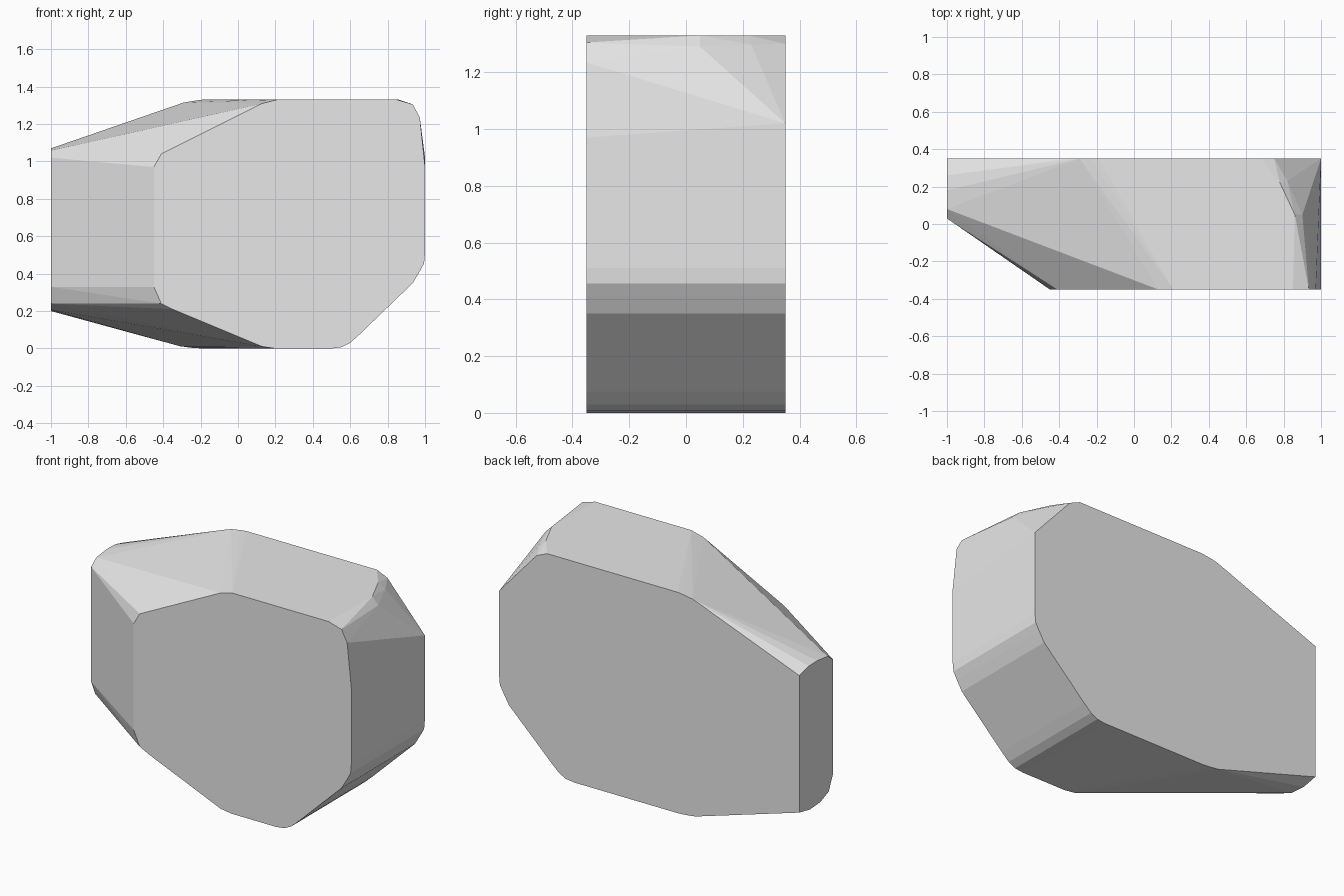
import bpy
import bmesh

DEPTH = 0.35

# Shared lower right outline (x, z)
lower_right = [(1.0, 0.51), (0.995, 0.455), (0.97, 0.41), (0.935, 0.35),
               (0.65, 0.075), (0.60, 0.03), (0.555, 0.007), (0.50, 0.0)]

# Front face outline (x, z)
front = lower_right + [
    (0.20, 0.0), (0.13, 0.01), (-0.35, 0.21), (-0.41, 0.24), (-0.45, 0.33),
    (-0.45, 0.97), (-0.41, 1.04), (0.13, 1.31), (0.21, 1.33),
    (0.85, 1.33), (0.935, 1.305), (0.972, 1.235), (1.0, 0.97)]

# Back face outline (x, z)
back = lower_right + [
    (-0.19, 0.0), (-0.25, 0.004), (-0.31, 0.012), (-1.0, 0.22),
    (-1.0, 1.045), (-0.34, 1.297), (-0.29, 1.315), (-0.23, 1.325), (-0.19, 1.33),
    (0.68, 1.33), (0.75, 1.30), (1.0, 1.02)]

# Rounded left end outline (y, z)
left_end = [(0.03, 0.33), (0.07, 0.24), (0.15, 0.207), (0.25, 0.20),
            (0.26, 1.068), (0.18, 1.07), (0.08, 1.058), (0.03, 1.02)]

# Softened upper right corner (x, y, z)
corner = [(0.90, 0.05, 1.29), (0.82, 0.23, 1.297), (0.86, 0.05, 1.33), (0.78, 0.22, 1.33)]

points = [(x, -DEPTH, z) for x, z in front]
points += [(x, DEPTH, z) for x, z in back]
points += [(-1.0, y, z) for y, z in left_end]
points += corner

# Faceted block wrapped around the outlines
bm = bmesh.new()
for p in points:
    bm.verts.new(p)
bmesh.ops.convex_hull(bm, input=bm.verts[:])
loose = [v for v in bm.verts if not v.link_faces]
bmesh.ops.delete(bm, geom=loose, context='VERTS')
bmesh.ops.dissolve_limit(bm, angle_limit=0.01, verts=bm.verts[:], edges=bm.edges[:])
bmesh.ops.recalc_face_normals(bm, faces=bm.faces[:])

mesh = bpy.data.meshes.new("stone_block")
bm.to_mesh(mesh)
bm.free()
block = bpy.data.objects.new("stone_block", mesh)
bpy.context.collection.objects.link(block)

# Plain grey stone
grey = bpy.data.materials.new("light_grey")
grey.diffuse_color = (0.8, 0.8, 0.8, 1.0)
mesh.materials.append(grey)
